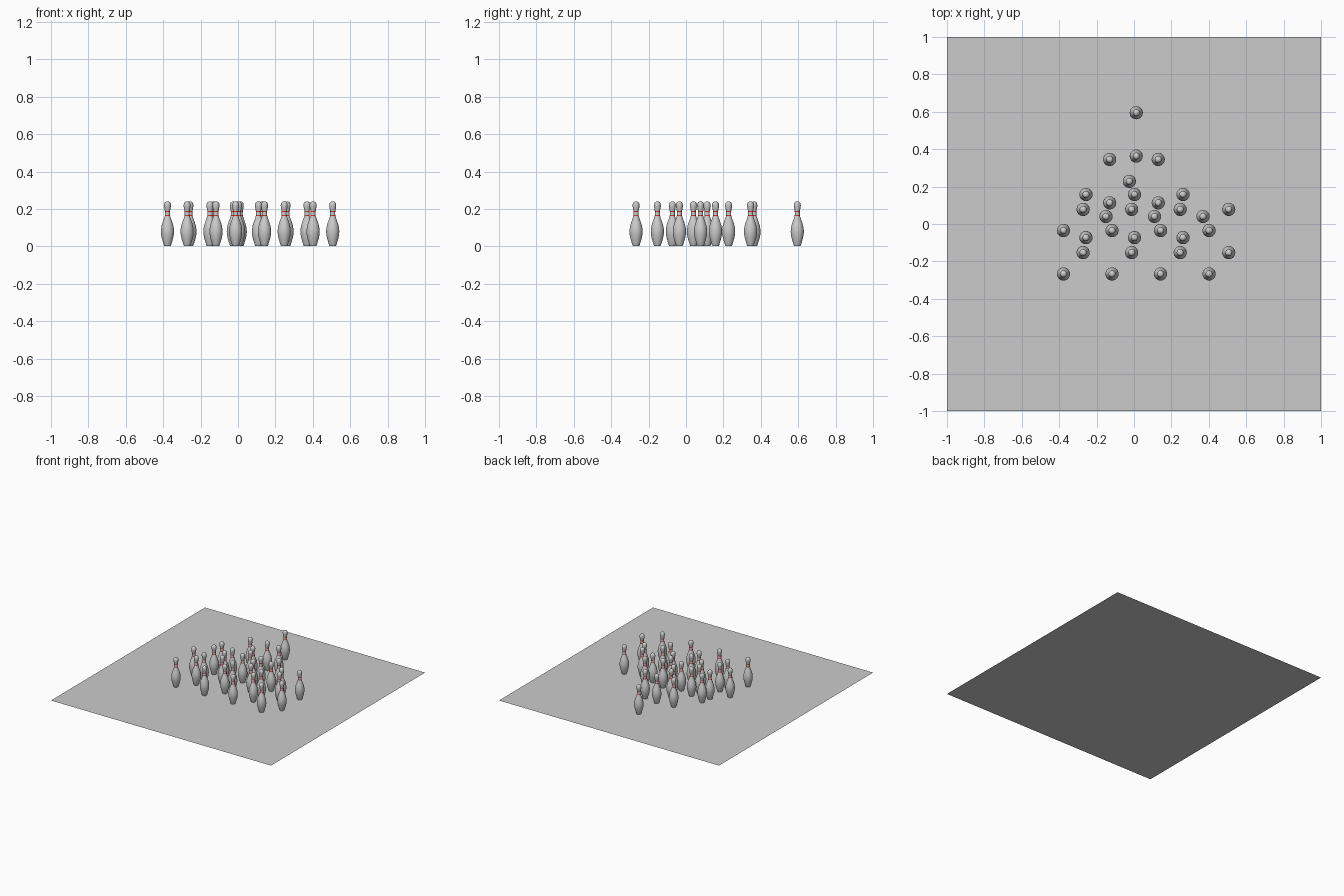
import bpy, bmesh, math

if "Cube" in bpy.data.objects:
    bpy.data.objects.remove(bpy.data.objects["Cube"])


def material(name, rgb):
    m = bpy.data.materials.new(name)
    m.diffuse_color = (*rgb, 1)
    m.use_nodes = True
    m.node_tree.nodes["Principled BSDF"].inputs["Base Color"].default_value = m.diffuse_color
    return m


grey = material("light grey", (0.6, 0.6, 0.6))
red = material("stripe red", (0.65, 0.03, 0.02))

# Flat floor sheet
bpy.ops.mesh.primitive_plane_add(size=2)
floor = bpy.context.object
floor.name = "floor"
floor.data.materials.append(grey)

# Pin profile (radius, height), from base to crown
profile = [(0.017, 0.002), (0.019, 0.006), (0.024, 0.022), (0.030, 0.042),
           (0.034, 0.062), (0.0352, 0.078), (0.0342, 0.094), (0.031, 0.112),
           (0.0255, 0.130), (0.019, 0.147), (0.0148, 0.160), (0.0142, 0.163),
           (0.0135, 0.168), (0.0132, 0.177), (0.0135, 0.184), (0.0140, 0.189),
           (0.0160, 0.200), (0.0180, 0.211), (0.0187, 0.219), (0.0175, 0.228),
           (0.0140, 0.235), (0.0075, 0.239)]
SIDES = 24


def pin_mesh():
    bm = bmesh.new()
    rings = [[bm.verts.new((r * math.cos(2 * math.pi * i / SIDES),
                            r * math.sin(2 * math.pi * i / SIDES), z))
              for i in range(SIDES)] for r, z in profile]
    for k in range(len(rings) - 1):
        mid = (profile[k][1] + profile[k + 1][1]) / 2
        striped = 0.163 < mid < 0.168 or 0.184 < mid < 0.189
        for i in range(SIDES):
            j = (i + 1) % SIDES
            f = bm.faces.new((rings[k][i], rings[k][j],
                              rings[k + 1][j], rings[k + 1][i]))
            f.material_index = int(striped)
            f.smooth = True
    bm.faces.new(rings[0][::-1])
    crown = bm.verts.new((0, 0, 0.240))
    for i in range(SIDES):
        bm.faces.new((rings[-1][i], rings[-1][(i + 1) % SIDES], crown)).smooth = True
    me = bpy.data.meshes.new("pin")
    bm.to_mesh(me)
    bm.free()
    me.materials.append(grey)
    me.materials.append(red)
    return me


# Rows of pins: first x, y, count (even spacing along x)
rows = [(-0.377, -0.267, 4), (-0.272, -0.153, 4), (-0.257, -0.073, 3),
        (-0.377, -0.035, 4), (-0.150, 0.040, 3), (-0.272, 0.078, 4),
        (-0.130, 0.113, 2), (-0.257, 0.158, 3), (-0.025, 0.228, 1),
        (-0.130, 0.345, 2), (0.012, 0.363, 1), (0.012, 0.595, 1)]
SPACING = 0.2595
mesh = pin_mesh()
for x0, y, count in rows:
    for n in range(count):
        pin = bpy.data.objects.new("bowling_pin", mesh)
        pin.location = (x0 + n * SPACING, y, 0)
        bpy.context.collection.objects.link(pin)
